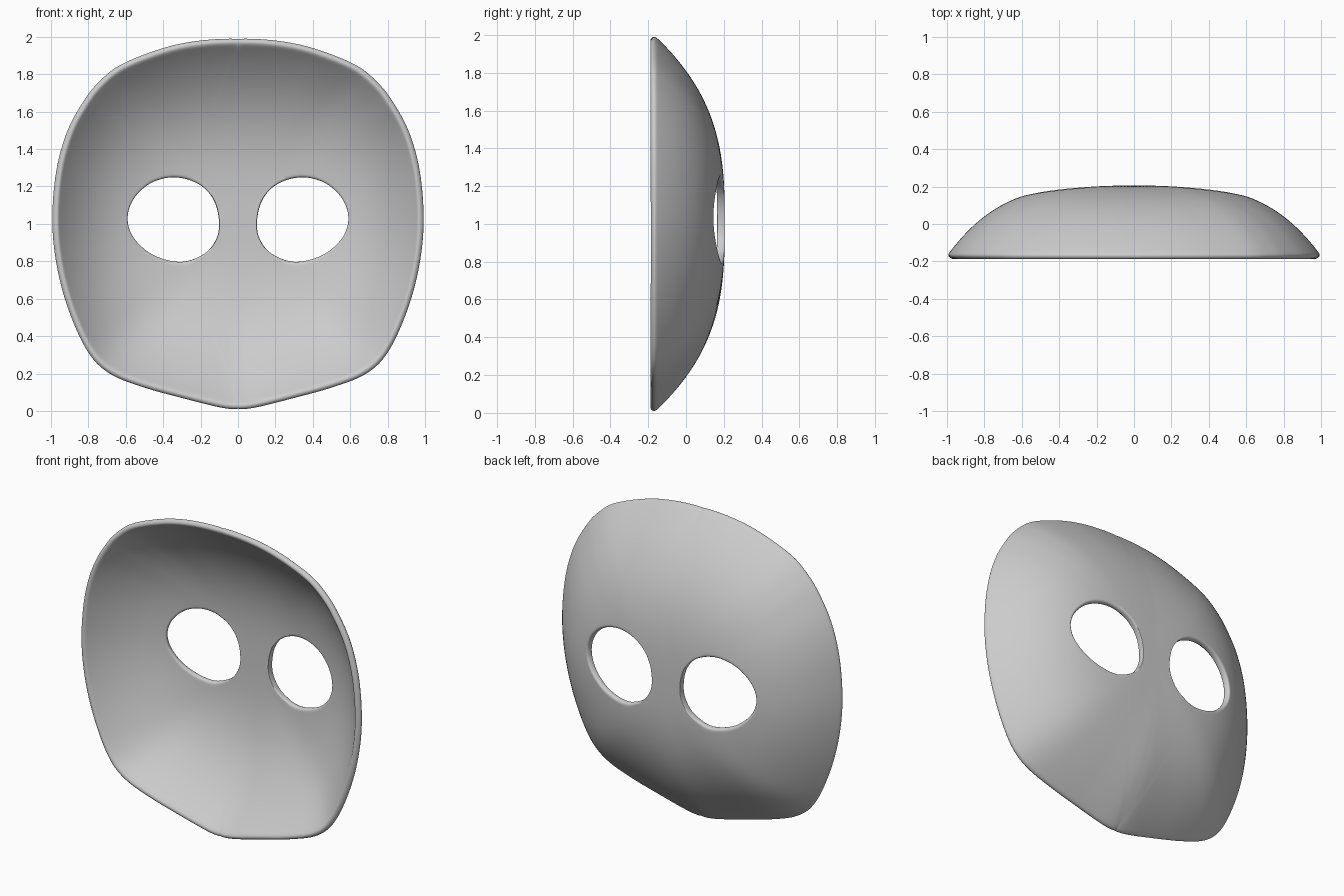
import bpy, bmesh, math
from mathutils import Vector

cube = bpy.data.objects.get("Cube")
if cube:
    bpy.data.objects.remove(cube)

# Half outline from chin to crown, and the left eye opening, as (x, z)
OUTLINE = [(0, 0), (.1, .01), (.3, .06), (.5, .115), (.68, .185), (.8, .295), (.9, .5),
           (.97, .74), (1, 1), (.98, 1.28), (.92, 1.5), (.83, 1.665), (.75, 1.765),
           (.63, 1.86), (.4, 1.95), (.2, 1.99), (0, 2)]
EYE = [(.1, 1), (.125, 1.12), (.205, 1.21), (.34, 1.25), (.47, 1.22), (.565, 1.135),
       (.6, 1.03), (.565, .925), (.46, .835), (.31, .797), (.18, .84), (.115, .92)]
EYE_CENTRE = Vector((.35, 1.02))
FACE_CENTRE = Vector((0, 1))
THICKNESS = .04


def spline(points, steps):
    """Smooth curve through all points but the first and last."""
    pts = [Vector(p) for p in points]
    curve = []
    for a, b, c, d in zip(pts, pts[1:], pts[2:], pts[3:]):
        for i in range(steps):
            t = i / steps
            curve.append(b + (c - a) * t / 2 + (2 * a - 5 * b + 4 * c - d) * t * t / 2
                         + (3 * b - a - 3 * c + d) * t ** 3 / 2)
    return curve + [pts[-2]]


def polar(curve, centre):
    """Sorted (angle, radius) table of a curve around a centre."""
    return sorted((math.atan2(*(p - centre).yx), (p - centre).length) for p in curve)


def radius_at(table, angle):
    if angle <= table[0][0] or angle >= table[-1][0]:
        (a, ra), (b, rb) = table[-1], (table[0][0] + math.tau, table[0][1])
        if angle <= table[0][0]:
            angle += math.tau
    else:
        k = next(i for i, e in enumerate(table) if e[0] > angle)
        (a, ra), (b, rb) = table[k - 1], table[k]
    return ra + (rb - ra) * (angle - a) / max(b - a, 1e-6)


def mirrored(p):
    return (-p[0], p[1])


outline = spline([mirrored(OUTLINE[1])] + OUTLINE + [mirrored(OUTLINE[-2])], 4)
midline = [Vector((0, 2 - 2 * i / 28)) for i in range(1, 28)]
eye_table = polar(spline([EYE[-1]] + EYE + EYE[:2], 8)[:-1], EYE_CENTRE)
face_table = polar(outline + [Vector((-p.x, p.y)) for p in outline[1:-1]], FACE_CENTRE)


def depth(p):
    """Bowl depth: flat in the middle, curling forward to the rim."""
    d = p - FACE_CENTRE
    if d.length < 1e-6:
        return .205
    r = d.length / radius_at(face_table, math.atan2(d.y, d.x))
    power = 2.9 + .8 * (d.x / d.length) ** 2
    return .205 - .375 * r ** power


# Half of the face: rings from the eye opening out to the rim and the midline
bm = bmesh.new()
RINGS = 16
columns = []
for edge in outline + midline:
    d = edge - EYE_CENTRE
    inner = EYE_CENTRE + d.normalized() * radius_at(eye_table, math.atan2(d.y, d.x))
    column = []
    for i in range(RINGS + 1):
        t = i / RINGS
        p = inner.lerp(edge, .5 * t + .5 * t * t * (3 - 2 * t))
        column.append(bm.verts.new((p.x, depth(p), p.y)))
    columns.append(column)
for a, b in zip(columns, columns[1:] + columns[:1]):
    for i in range(RINGS):
        bm.faces.new((a[i], a[i + 1], b[i + 1], b[i]))
bm.normal_update()
if sum(f.normal.y for f in bm.faces) < 0:
    bmesh.ops.reverse_faces(bm, faces=bm.faces)
mesh = bpy.data.meshes.new("mask_shell")
bm.to_mesh(mesh)
bm.free()

shell = bpy.data.objects.new("mask_shell", mesh)
bpy.context.collection.objects.link(shell)

# Mirror the half, thicken towards the front, and round the edges
mirror = shell.modifiers.new("mirror", "MIRROR")
mirror.use_clip = True
mirror.merge_threshold = .0005
solid = shell.modifiers.new("thickness", "SOLIDIFY")
solid.thickness = THICKNESS
solid.offset = -1
rounding = shell.modifiers.new("rounding", "SUBSURF")
rounding.levels = rounding.render_levels = 2
mesh.shade_smooth()

# Plain light grey
grey = bpy.data.materials.new("light_grey")
grey.use_nodes = True
colour = (.6, .6, .6, 1)
grey.diffuse_color = colour
grey.node_tree.nodes["Principled BSDF"].inputs["Base Color"].default_value = colour
mesh.materials.append(grey)
